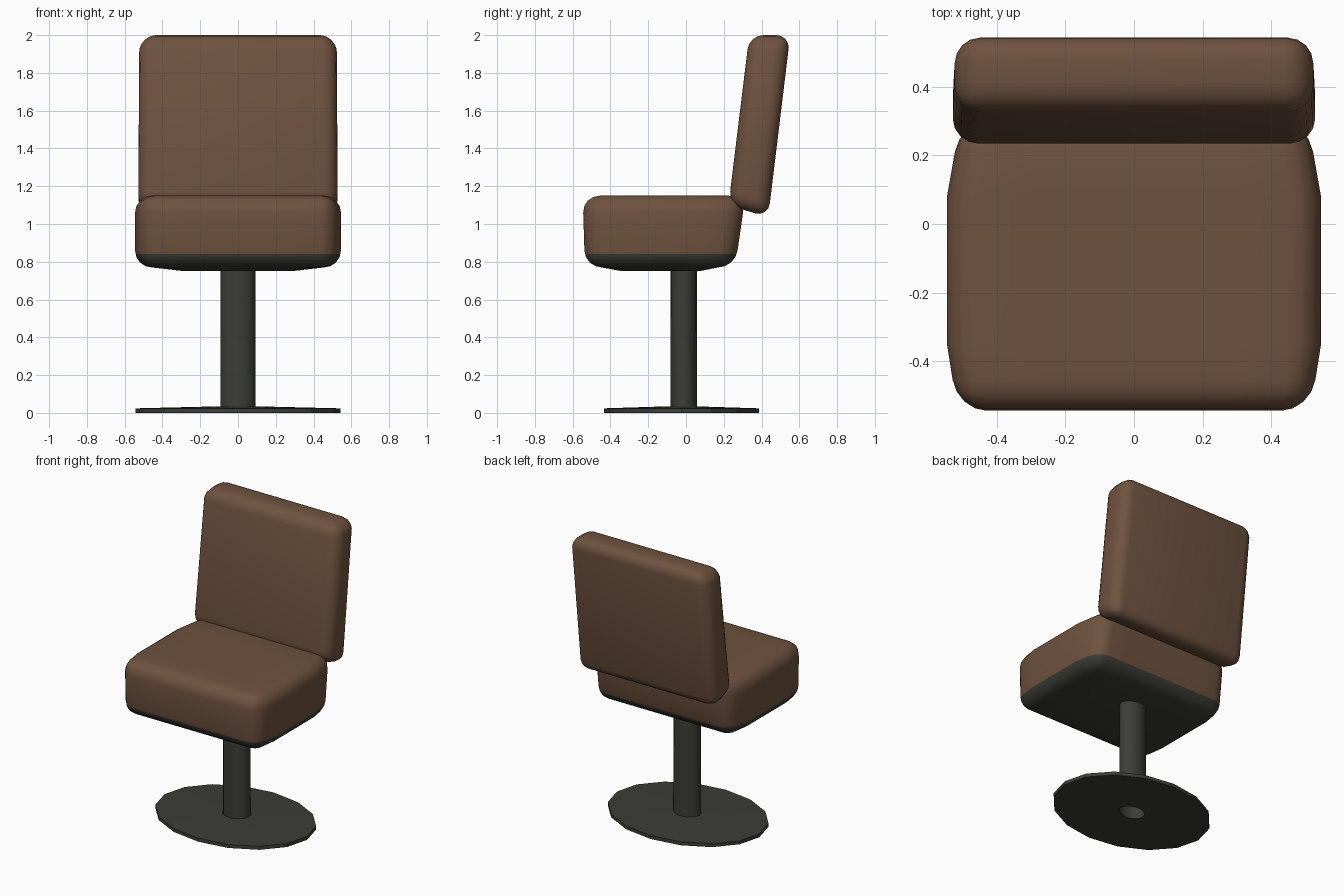
import bpy, bmesh, math
from mathutils import Vector

if "Cube" in bpy.data.objects:
    bpy.data.objects.remove(bpy.data.objects["Cube"])


def material(name, rgb):
    m = bpy.data.materials.new(name)
    m.diffuse_color = (*rgb, 1)
    m.use_nodes = True
    m.node_tree.nodes["Principled BSDF"].inputs["Base Color"].default_value = m.diffuse_color
    return m


LEATHER = material("brown_leather", (0.16, 0.085, 0.05))
METAL = material("dark_metal", (0.045, 0.047, 0.038))


def finish(name, bm, mat, angle=40):
    bmesh.ops.recalc_face_normals(bm, faces=bm.faces[:])
    me = bpy.data.meshes.new(name)
    bm.to_mesh(me)
    bm.free()
    me.materials.append(mat)
    ob = bpy.data.objects.new(name, me)
    bpy.context.collection.objects.link(ob)
    bpy.ops.object.select_all(action='DESELECT')
    ob.select_set(True)
    bpy.context.view_layer.objects.active = ob
    bpy.ops.object.shade_smooth_by_angle(angle=math.radians(angle))
    return ob


def cut(bm, co, no, **kw):
    bmesh.ops.bisect_plane(bm, geom=bm.verts[:] + bm.edges[:] + bm.faces[:],
                           plane_co=co, plane_no=no, **kw)


def rounded_block(profile, half_width, radius):
    """Side (y, z) profile extruded across x, with every edge rounded."""
    bm = bmesh.new()
    face = bm.faces.new([bm.verts.new((-half_width, y, z)) for y, z in profile])
    ext = bmesh.ops.extrude_face_region(bm, geom=[face])["geom"]
    for v in ext:
        if isinstance(v, bmesh.types.BMVert):
            v.co.x = half_width
    if len(bm.faces) < 6:
        bm.faces.new(face_verts)
    bmesh.ops.recalc_face_normals(bm, faces=bm.faces[:])
    bmesh.ops.bevel(bm, geom=bm.edges[:], offset=radius, offset_type='OFFSET',
                    segments=4, profile=0.5, affect='EDGES')
    return bm


def seat_block():
    bm = rounded_block([(-0.535, 0.77), (0.26, 0.77), (0.315, 1.15), (-0.547, 1.15)],
                       0.545, 0.09)
    for x in (-0.3, 0.3):
        cut(bm, (x, 0, 0), (1, 0, 0))
    for y in (-0.35, 0.08):
        cut(bm, (0, y, 0), (0, 1, 0))
    for v in bm.verts:
        # sagging underside
        if v.co.z < 0.78 and abs(v.co.x) < 0.31 and -0.36 < v.co.y < 0.09:
            v.co.z -= 0.018
        # sides taper towards front and back
        if v.co.y > 0.08:
            v.co.x *= 1 - 0.065 * (v.co.y - 0.08) / 0.2
        elif v.co.y < -0.35:
            v.co.x *= 1 - 0.055 * (-0.35 - v.co.y) / 0.19
    return bm


# Seat: leather cushion above, dark pan below
split = Vector((0, 0, 0.84))
bm = seat_block()
cut(bm, split, (0, 0, 1), clear_inner=True)
finish("seat_cushion", bm, LEATHER)
bm = seat_block()
cut(bm, split, (0, 0, 1), clear_outer=True)
finish("seat_pan", bm, METAL)

# Backrest, leaning back
bm = rounded_block([(0.225, 1.10), (0.435, 1.035), (0.552, 2.0), (0.335, 2.0)], 0.528, 0.075)
for v in bm.verts:
    if v.co.z > 1.9:
        v.co.x *= 1 - 0.04 * (v.co.z - 1.9) / 0.1
finish("backrest", bm, LEATHER)


def elliptic_lathe(name, rings, cy, sides, closed, angle):
    """Stack of (rx, ry, z) ellipses bridged into a skin."""
    bm = bmesh.new()
    loops = []
    for rx, ry, z in rings:
        loops.append([bm.verts.new((rx * math.cos(a), cy + ry * math.sin(a), z))
                      for a in (2 * math.pi * i / sides for i in range(sides))])
    pairs = list(zip(loops, loops[1:]))
    if closed:
        pairs.append((loops[-1], loops[0]))
    for lo, hi in pairs:
        for i in range(sides):
            j = (i + 1) % sides
            bm.faces.new((lo[i], lo[j], hi[j], hi[i]))
    return finish(name, bm, METAL, angle)


# Hollow oval column
elliptic_lathe("column", [(0.094, 0.071, 0.0), (0.092, 0.069, 0.77)], -0.012, 16, False, 40)

# Oval foot plate with an opening for the column
elliptic_lathe("foot_plate", [(0.09, 0.067, 0.0), (0.542, 0.411, 0.0),
                              (0.542, 0.411, 0.024), (0.09, 0.067, 0.035)],
               -0.024, 16, True, 20)
